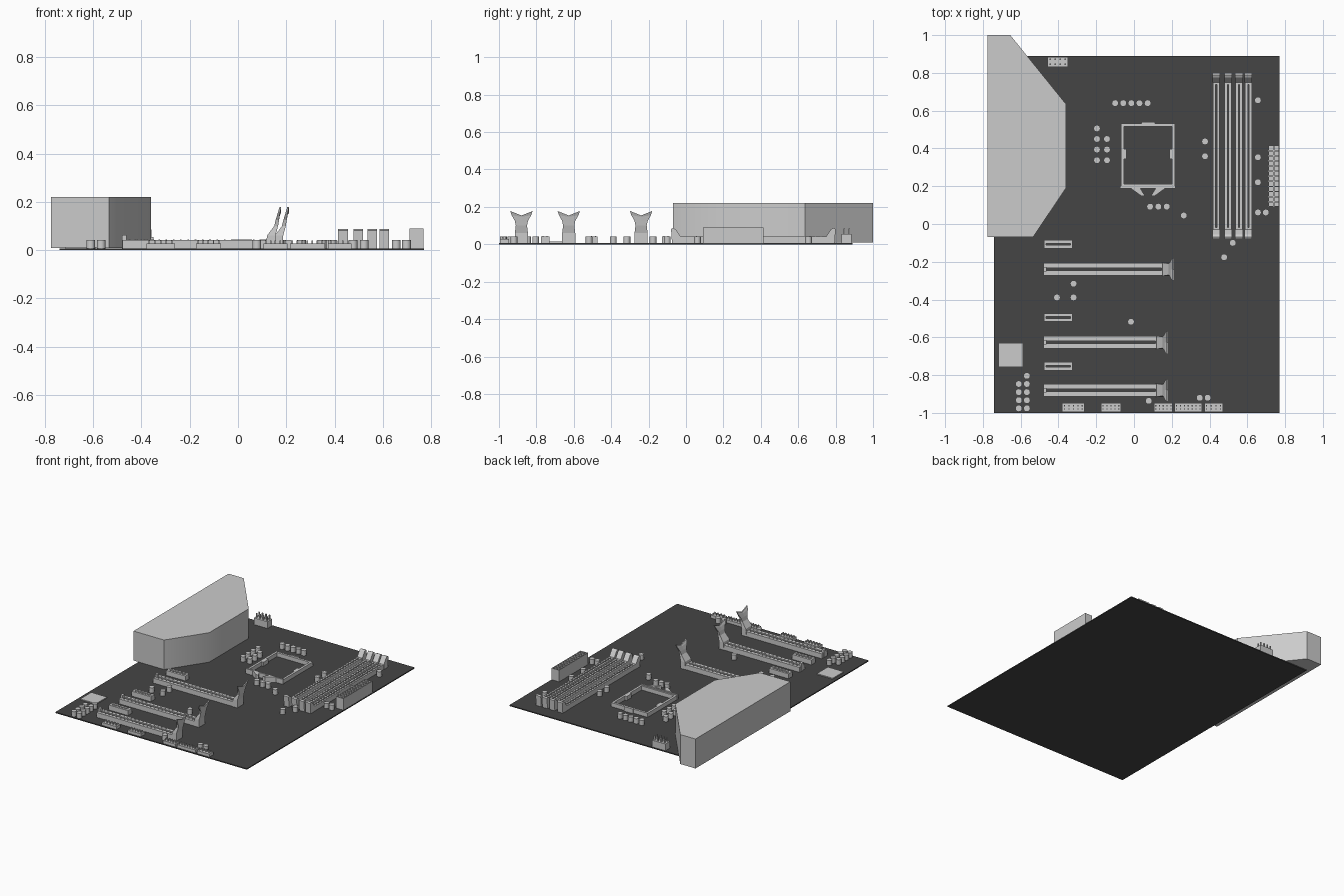
import bpy, bmesh, math
from mathutils import Matrix, Vector

if "Cube" in bpy.data.objects:
    bpy.data.objects.remove(bpy.data.objects["Cube"])

T = 0.007  # board thickness


def finish(bm, name, smooth=None):
    bmesh.ops.recalc_face_normals(bm, faces=bm.faces)
    me = bpy.data.meshes.new(name)
    bm.to_mesh(me)
    bm.free()
    ob = bpy.data.objects.new(name, me)
    bpy.context.collection.objects.link(ob)
    if smooth:
        bpy.ops.object.select_all(action='DESELECT')
        ob.select_set(True)
        bpy.context.view_layer.objects.active = ob
        bpy.ops.object.shade_smooth_by_angle(angle=math.radians(smooth))
    return ob


def box(bm, x0, x1, y0, y1, z0, z1):
    m = Matrix.Translation(((x0 + x1) / 2, (y0 + y1) / 2, (z0 + z1) / 2))
    m = m @ Matrix.Diagonal((x1 - x0, y1 - y0, z1 - z0, 1))
    bmesh.ops.create_cube(bm, size=1, matrix=m)


def prism(bm, pts, a, b, axis='z'):
    put = (lambda u, v, w: (u, v, w)) if axis == 'z' else (lambda u, v, w: (w, u, v))
    lo = [bm.verts.new(put(u, v, a)) for u, v in pts]
    hi = [bm.verts.new(put(u, v, b)) for u, v in pts]
    bm.faces.new(lo[::-1])
    bm.faces.new(hi)
    for i in range(len(pts)):
        j = (i + 1) % len(pts)
        bm.faces.new((lo[i], lo[j], hi[j], hi[i]))


def slot(bm, x0, x1, y0, y1, h, rib, vertical=False):
    """Two rails with a groove, end caps and thin contact ribs."""
    def put(u0, u1, v0, v1, z0, z1):
        box(bm, *((v0, v1, u0, u1) if vertical else (u0, u1, v0, v1)), z0, z1)
    u0, u1, v0, v1 = (y0, y1, x0, x1) if vertical else (x0, x1, y0, y1)
    w = (v1 - v0) * 0.4
    put(u0, u1, v0, v0 + w, T, h)
    put(u0, u1, v1 - w, v1, T, h)
    put(u0, u0 + 0.012, v0 + w, v1 - w, T, h)
    put(u1 - 0.012, u1, v0 + w, v1 - w, T, h)
    n = int((u1 - u0) / rib)
    for i in range(1, n):
        u = u0 + (u1 - u0) * i / n
        put(u - 0.003, u + 0.003, v0 + w * 0.5, v0 + w * 0.8, h, h + 0.003)
        put(u - 0.003, u + 0.003, v1 - w * 0.8, v1 - w * 0.5, h, h + 0.003)


# Circuit board
bm = bmesh.new()
box(bm, -0.74, 0.77, -1.0, 0.89, 0, T)
board = finish(bm, "circuit_board")
mat = bpy.data.materials.new("dark_board")
mat.diffuse_color = (0.06, 0.06, 0.06, 1)
mat.use_nodes = True
mat.node_tree.nodes["Principled BSDF"].inputs["Base Color"].default_value = mat.diffuse_color
board.data.materials.append(mat)

# Rear port cover
bm = bmesh.new()
prism(bm, [(-0.775, 1.0), (-0.775, -0.07), (-0.535, -0.07), (-0.36, 0.19),
           (-0.36, 0.635), (-0.655, 1.0)], 0.01, 0.22)
finish(bm, "rear_port_cover", 37)

# Memory slots with end clips
clip = [(-0.075, T), (-0.08, 0.082), (-0.068, 0.087), (-0.055, 0.08),
        (-0.03, 0.042), (-0.03, T)]
for i, x in enumerate((0.435, 0.498, 0.556, 0.606)):
    bm = bmesh.new()
    slot(bm, x - 0.018, x + 0.018, -0.03, 0.75, 0.042, 0.028, True)
    prism(bm, clip, x - 0.02, x + 0.02, 'x')
    prism(bm, [(0.72 - y, z) for y, z in clip], x - 0.02, x + 0.02, 'x')
    finish(bm, f"memory_slot_{i + 1}")

# Long expansion slots with flared bent latches
latch = [(T, .115, .155, .035, 0), (.06, .12, .155, .035, 0), (.10, .15, .166, .03, 0),
         (.125, .156, .170, .035, 0), (.155, .165, .174, .052, -.008), (.178, .172, .179, .06, -.024)]
for i, (y, dx) in enumerate(((-0.24, 0.032), (-0.627, 0), (-0.88, 0))):
    bm = bmesh.new()
    slot(bm, -0.478, 0.125 + dx, y - 0.033, y + 0.033, 0.042, 0.03)
    box(bm, -0.48, -0.462, y - 0.012, y + 0.012, T, 0.062)
    rings = []
    for z, xa, xb, w, dip in latch:
        pts = [(xa, -w, 0), (xa, 0, dip), (xa, w, 0), (xb, w, 0), (xb, 0, dip), (xb, -w, 0)]
        rings.append([bm.verts.new((px + dx, y + py, z + pz)) for px, py, pz in pts])
    for r, s in zip(rings, rings[1:]):
        for k in range(6):
            j = (k + 1) % 6
            bm.faces.new((r[k], r[j], s[j], s[k]))
    for r in (rings[0], rings[-1]):
        bm.faces.new((r[0], r[1], r[4], r[5]))
        bm.faces.new((r[1], r[2], r[3], r[4]))
    finish(bm, f"long_expansion_slot_{i + 1}")

# Short expansion slots
for i, y in enumerate((-0.107, -0.495, -0.753)):
    bm = bmesh.new()
    slot(bm, -0.477, -0.325, y - 0.022, y + 0.022, 0.042, 0.025)
    finish(bm, f"short_expansion_slot_{i + 1}")

# Processor socket frame, side notches, hinge tabs
bm = bmesh.new()
x0, x1, y0, y1, w = -0.07, 0.218, 0.195, 0.532, 0.016
box(bm, x0, x1, y0, y0 + w, T, 0.036)
box(bm, x0, x1, y1 - w, y1, T, 0.036)
for a, b, s in ((x0, x0 + w, 1), (x1 - w, x1, -1)):
    box(bm, a, b, y0 + w, y1 - w, T, 0.036)
    c = b if s > 0 else a
    box(bm, min(c, c + s * 0.014), max(c, c + s * 0.014), 0.345, 0.398, T, 0.036)
box(bm, 0.04, 0.11, y1, y1 + 0.009, T, 0.04)
for s in (-1, 1):
    c = (x0 + x1) / 2
    prism(bm, [(c + s * 0.1, y0), (c + s * 0.035, 0.148), (c + s * 0.015, 0.148),
               (c + s * 0.045, y0)], T, 0.045)
box(bm, x0 - 0.003, x1 + 0.003, y0 - 0.006, y0 + 0.006, T, 0.042)
finish(bm, "processor_socket")

# Main power connector with recessed cells
bm = bmesh.new()
bmesh.ops.create_grid(bm, x_segments=2, y_segments=12, size=0.5,
                      matrix=Matrix.Translation((0.739, 0.253, 0.09)) @ Matrix.Diagonal((0.058, 0.325, 1, 1)))
cells = bm.faces[:]
ext = bmesh.ops.extrude_edge_only(bm, edges=[e for e in bm.edges if e.is_boundary])
for v in ext['geom']:
    if isinstance(v, bmesh.types.BMVert):
        v.co.z = T
bmesh.ops.inset_individual(bm, faces=cells, thickness=0.005)
holes = bmesh.ops.extrude_discrete_faces(bm, faces=cells)['faces']
for f in holes:
    bmesh.ops.translate(bm, verts=f.verts, vec=Vector((0, 0, -0.03)))
finish(bm, "main_power_connector")

# Processor power connector with upright pins
bm = bmesh.new()
box(bm, -0.457, -0.35, 0.832, 0.885, T, 0.055)
for i in range(4):
    for y in (0.845, 0.872):
        x = -0.444 + i * 0.027
        box(bm, x - 0.004, x + 0.004, y - 0.004, y + 0.004, 0.055, 0.085)
finish(bm, "processor_power_connector")

# Chipset
bm = bmesh.new()
box(bm, -0.715, -0.59, -0.755, -0.632, T, 0.014)
finish(bm, "chipset")

# Pin headers along the front edge
for i, (a, b) in enumerate(((-0.38, -0.262), (-0.175, -0.07), (0.105, 0.205), (0.215, 0.36), (0.372, 0.47))):
    bm = bmesh.new()
    box(bm, a, b, -0.994, -0.947, T, 0.028)
    n = round((b - a) / 0.022)
    for k in range(n):
        x = a + (b - a) * (k + 0.5) / n
        for y in (-0.98, -0.962):
            box(bm, x - 0.003, x + 0.003, y - 0.003, y + 0.003, 0.028, 0.04)
    finish(bm, f"pin_header_{i + 1}")

# Capacitors: rows as x, y, count, step x, step y
rows = [(-0.1, .64, 5, .043, 0), (-.196, .506, 4, 0, -.056), (-.143, .45, 3, 0, -.056),
        (.376, .437, 2, 0, -.079), (.656, .655, 1, 0, 0), (.656, .353, 2, 0, -.132),
        (.656, .061, 2, .042, 0), (.085, .092, 3, .044, 0), (.263, .045, 1, 0, 0),
        (.523, -.1, 2, -.046, -.076), (-.32, -.316, 2, 0, -.073), (-.408, -.389, 1, 0, 0),
        (-.016, -.518, 1, 0, 0), (.078, -.936, 1, 0, 0), (.348, -.92, 2, .042, 0),
        (-.61, -.847, 4, 0, -.043), (-.567, -.804, 5, 0, -.043)]
bm = bmesh.new()
for x, y, n, dx, dy in rows:
    for k in range(n):
        bmesh.ops.create_cone(bm, cap_ends=True, segments=16, radius1=0.018, radius2=0.018, depth=0.036,
                              matrix=Matrix.Translation((x + k * dx, y + k * dy, T + 0.018)))
finish(bm, "capacitors", 30)
